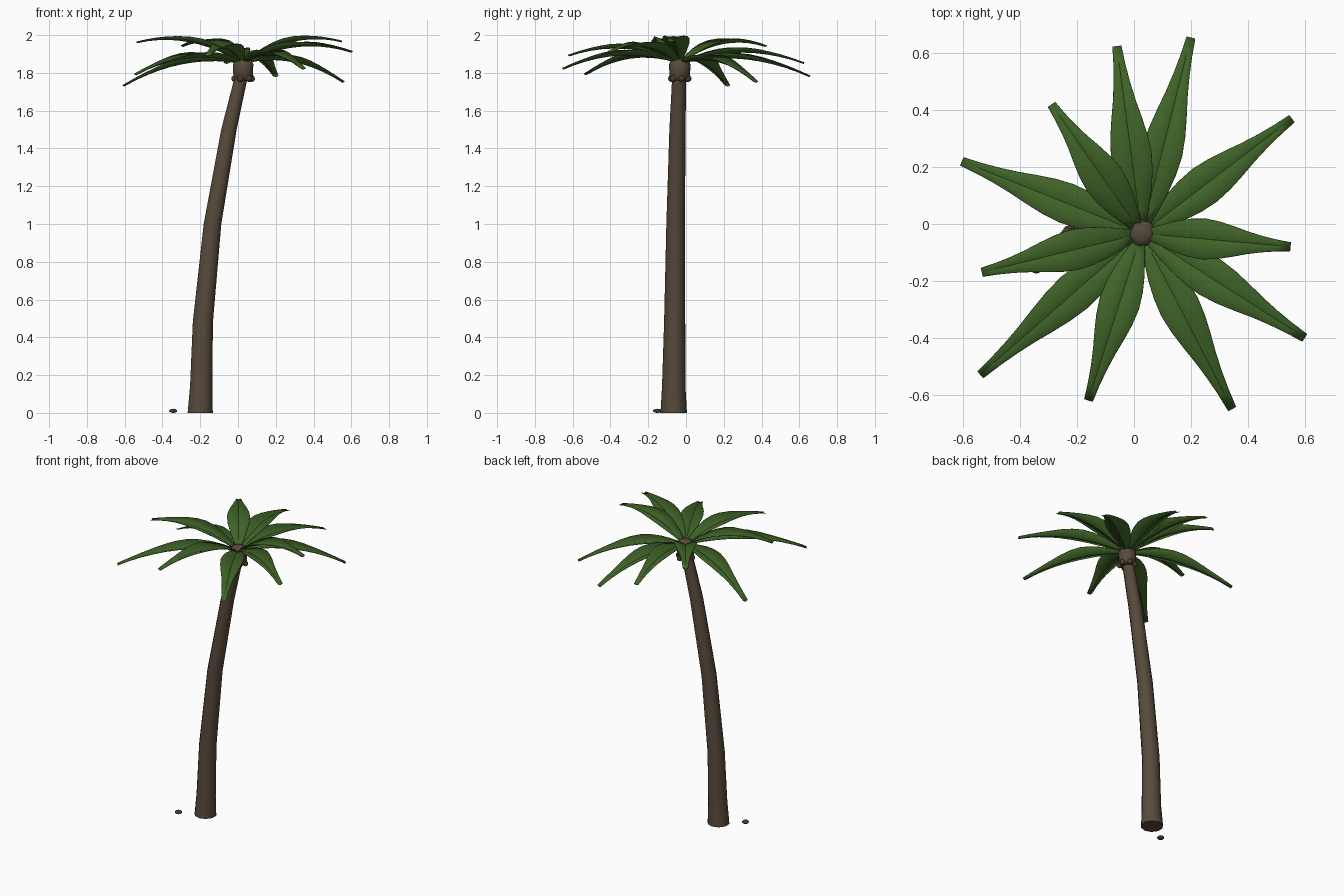
import bpy, bmesh, math
from mathutils import Vector

if "Cube" in bpy.data.objects:
    bpy.data.objects.remove(bpy.data.objects["Cube"], do_unlink=True)


def material(name, rgb):
    m = bpy.data.materials.new(name)
    m.use_nodes = True
    m.diffuse_color = (*rgb, 1)
    bsdf = next(n for n in m.node_tree.nodes if n.type == 'BSDF_PRINCIPLED')
    bsdf.inputs["Base Color"].default_value = (*rgb, 1)
    bsdf.inputs["Roughness"].default_value = 0.9
    return m


bark = material("bark brown", (0.095, 0.068, 0.043))
husk = material("coconut brown", (0.07, 0.046, 0.03))
leaf = material("leaf green", (0.05, 0.125, 0.021))


def make_object(name, bm, mat, angle):
    mesh = bpy.data.meshes.new(name)
    bm.to_mesh(mesh)
    bm.free()
    obj = bpy.data.objects.new(name, mesh)
    bpy.context.collection.objects.link(obj)
    mesh.materials.append(mat)
    bpy.ops.object.select_all(action='DESELECT')
    obj.select_set(True)
    bpy.context.view_layer.objects.active = obj
    bpy.ops.object.shade_smooth_by_angle(angle=math.radians(angle))
    return obj


def tube(name, rings, sides, mat):
    """Loft horizontal rings given as (x, y, z, radius) and cap both ends."""
    bm = bmesh.new()
    loops = []
    for x, y, z, r in rings:
        angles = [math.tau * (i + 0.5) / sides for i in range(sides)]
        loops.append([bm.verts.new((x + r * math.cos(a), y + r * math.sin(a), z))
                      for a in angles])
    for low, high in zip(loops, loops[1:]):
        for i in range(sides):
            j = (i + 1) % sides
            bm.faces.new((low[i], low[j], high[j], high[i]))
    bm.faces.new(loops[0][::-1])
    bm.faces.new(loops[-1])
    return make_object(name, bm, mat, 50)


def coconut(name, center, radius, squash=1.0):
    bm = bmesh.new()
    bmesh.ops.create_uvsphere(bm, u_segments=10, v_segments=7, radius=radius)
    bmesh.ops.scale(bm, vec=(1, 1, squash), verts=bm.verts)
    bmesh.ops.translate(bm, vec=center, verts=bm.verts)
    return make_object(name, bm, husk, 60)


# Leaning, tapering trunk
tube("trunk", [(-0.2, -0.065, 0, 0.07), (-0.195, -0.065, 0.14, 0.062),
               (-0.186, -0.06, 0.48, 0.056), (-0.135, -0.055, 1.0, 0.049),
               (-0.048, -0.045, 1.5, 0.043), (0.022, -0.036, 1.8, 0.036)], 10, bark)

# Rounded crown that holds the fronds
HUB = Vector((0.027, -0.033, 1.85))
crown_profile = [(1.76, 0.04), (1.78, 0.054), (1.845, 0.057),
                 (1.872, 0.045), (1.885, 0.022)]
tube("crown", [(HUB.x, HUB.y, z, r) for z, r in crown_profile], 10, bark)

# Coconuts below the crown, and one fallen on the ground
for i in range(6):
    a = math.tau * (i + 0.2) / 6
    coconut(f"coconut_{i + 1}",
            (HUB.x + 0.046 * math.cos(a), HUB.y + 0.046 * math.sin(a), 1.77), 0.018)
coconut("fallen_coconut", (-0.343, -0.152, 0.011), 0.023, 0.48)

# Half width of a frond at even steps from root to tip
WIDTHS = [0.016, 0.036, 0.054, 0.066, 0.071, 0.065, 0.053, 0.039, 0.028, 0.02, 0.015]


def frond(name, tip):
    """Arched leaf with a V section, running from the crown to the tip."""
    tip = Vector(tip)
    flat = Vector((tip.x - HUB.x, tip.y - HUB.y, 0))
    side = Vector((-flat.y, flat.x, 0)).normalized()
    bend = 0.24
    climb = tip.z - HUB.z - 0.01 + bend
    bm = bmesh.new()
    rows = []
    for k, w in enumerate(WIDTHS):
        t = 0.03 + 0.97 * k / (len(WIDTHS) - 1)
        rib = HUB + flat * t + Vector((0, 0, climb * t - bend * t * t))
        lift = Vector((0, 0, 0.38 * w))
        rows.append([bm.verts.new(p) for p in
                     (rib - side * w + lift, rib, rib + side * w + lift)])
    for a, b in zip(rows, rows[1:]):
        for i in range(2):
            bm.faces.new((a[i], b[i], b[i + 1], a[i + 1]))
    bmesh.ops.recalc_face_normals(bm, faces=bm.faces)
    if sum(f.normal.z for f in bm.faces) < 0:
        bmesh.ops.reverse_faces(bm, faces=bm.faces)
    obj = make_object(name, bm, leaf, 25)
    thick = obj.modifiers.new("Thickness", 'SOLIDIFY')
    thick.thickness = 0.003
    thick.offset = -1


# Ring of fronds, some raised and some drooping
TIPS = [(-0.06, 0.625, 1.86), (0.2, 0.655, 1.79), (0.555, 0.37, 1.76),
        (0.55, -0.08, 1.975), (0.6, -0.4, 1.92), (0.345, -0.65, 1.83),
        (-0.16, -0.62, 1.9), (-0.54, -0.53, 1.8), (-0.535, -0.17, 1.97),
        (-0.605, 0.22, 1.74), (-0.29, 0.42, 1.95)]
for n, tip in enumerate(TIPS, 1):
    frond(f"frond_{n}", tip)
